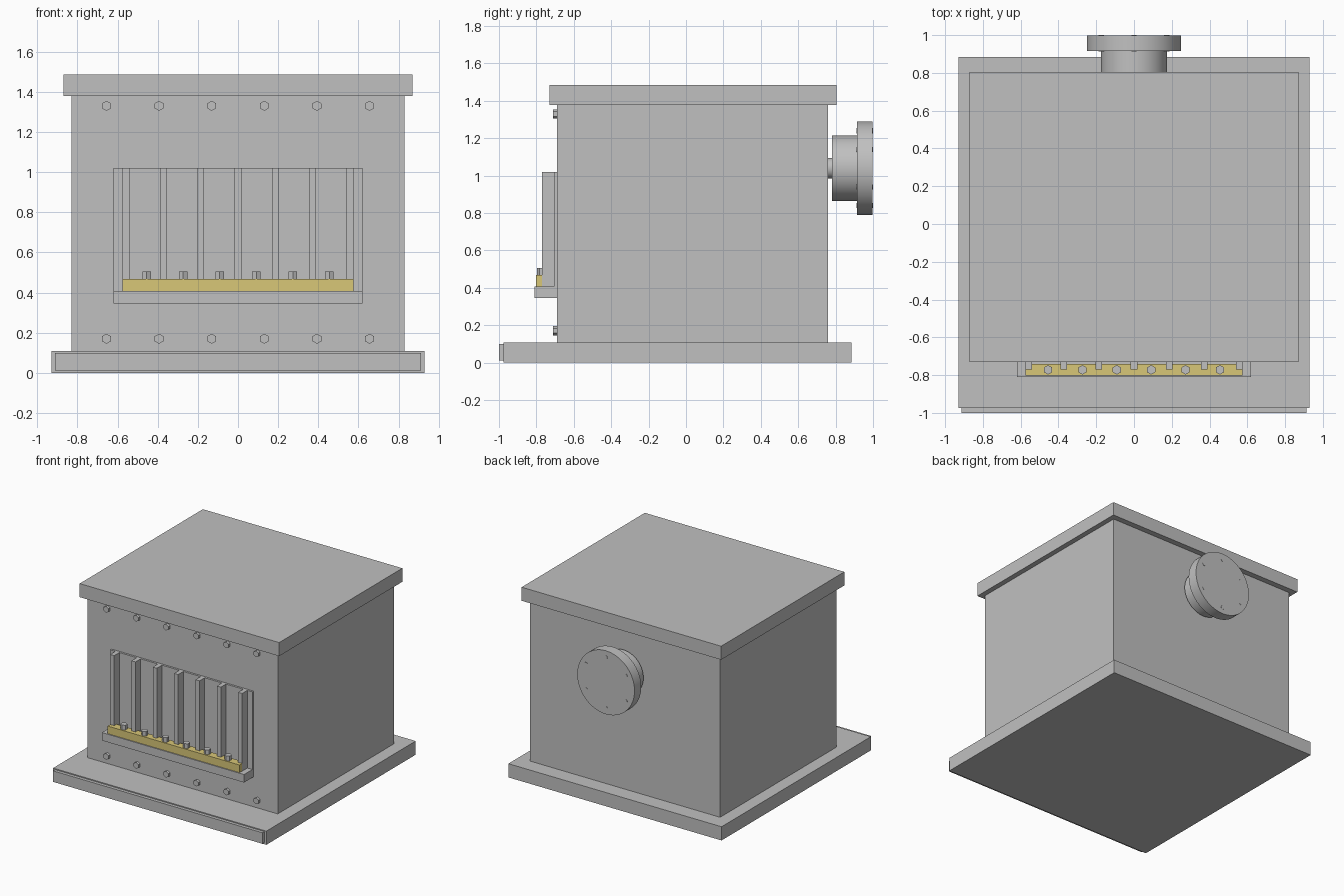
import bpy
import math

cube = bpy.data.objects.get("Cube")
if cube:
    bpy.data.objects.remove(cube, do_unlink=True)


def make_material(name, color):
    mat = bpy.data.materials.new(name)
    mat.use_nodes = True
    mat.diffuse_color = color
    mat.node_tree.nodes["Principled BSDF"].inputs["Base Color"].default_value = color
    return mat


steel = make_material("steel grey", (0.53, 0.53, 0.53, 1))
brass = make_material("brass yellow", (0.69, 0.57, 0.186, 1))


def box(name, x, y, z, mat=steel):
    """Box from (min, max) ranges along each axis."""
    ranges = (x, y, z)
    bpy.ops.mesh.primitive_cube_add(size=1, location=[(a + b) / 2 for a, b in ranges])
    obj = bpy.context.object
    obj.name = name
    obj.scale = [b - a for a, b in ranges]
    bpy.ops.object.transform_apply(location=False, rotation=False, scale=True)
    obj.data.materials.append(mat)
    return obj


def cylinder(name, radius, start, length, sides, axis="Y"):
    """Cylinder growing from start along +Y or +Z."""
    x, y, z = start
    if axis == "Y":
        location, rotation = (x, y + length / 2, z), (math.radians(-90), 0, 0)
    else:
        location, rotation = (x, y, z + length / 2), (0, 0, 0)
    bpy.ops.mesh.primitive_cylinder_add(vertices=sides, radius=radius, depth=length,
                                        location=location, rotation=rotation)
    obj = bpy.context.object
    obj.name = name
    obj.data.materials.append(steel)
    if sides > 6:
        bpy.ops.object.shade_smooth_by_angle(angle=math.radians(30))
    return obj


# Housing, base and lid
box("base_plate", (-0.93, 0.93), (-0.975, 0.885), (0, 0.108))
box("base_front_strip", (-0.912, 0.912), (-1, -0.975), (0.013, 0.1))
box("housing", (-0.83, 0.83), (-0.69, 0.76), (0.108, 1.378))
box("lid", (-0.87, 0.87), (-0.73, 0.805), (1.378, 1.485))

# Front grille with its ledge and brass strip
box("grille_panel", (-0.62, 0.62), (-0.706, -0.69), (0.345, 1.02))
box("ledge", (-0.62, 0.62), (-0.81, -0.706), (0.345, 0.408))
box("brass_strip", (-0.575, 0.575), (-0.802, -0.74), (0.408, 0.468), brass)
for i in range(7):
    x = (i - 3) * 0.186
    box("grille_bar", (x - 0.0175, x + 0.0175), (-0.77, -0.706), (0.408, 1.02))

# Hexagonal bolts on the strip and on the front wall
for i in range(6):
    step = i - 2.5
    cylinder("strip_bolt", 0.025, (step * 0.182, -0.772, 0.468), 0.037, 6, "Z")
    for z in (0.17, 1.33):
        cylinder("wall_bolt", 0.025, (step * 0.262, -0.71, z), 0.02, 6)

# Flanged pipe at the back
PIPE_Z = 1.04
cylinder("pipe_stub", 0.055, (0, 0.755, PIPE_Z), 0.03, 24)
cylinder("pipe", 0.175, (0, 0.78, PIPE_Z), 0.14, 64)
cylinder("flange", 0.25, (0, 0.915, PIPE_Z), 0.083, 64)
for i in range(6):
    angle = math.radians(60 * i)
    cylinder("flange_bolt", 0.014, (0.2 * math.sin(angle), 0.912,
             PIPE_Z + 0.2 * math.cos(angle)), 0.088, 12)
